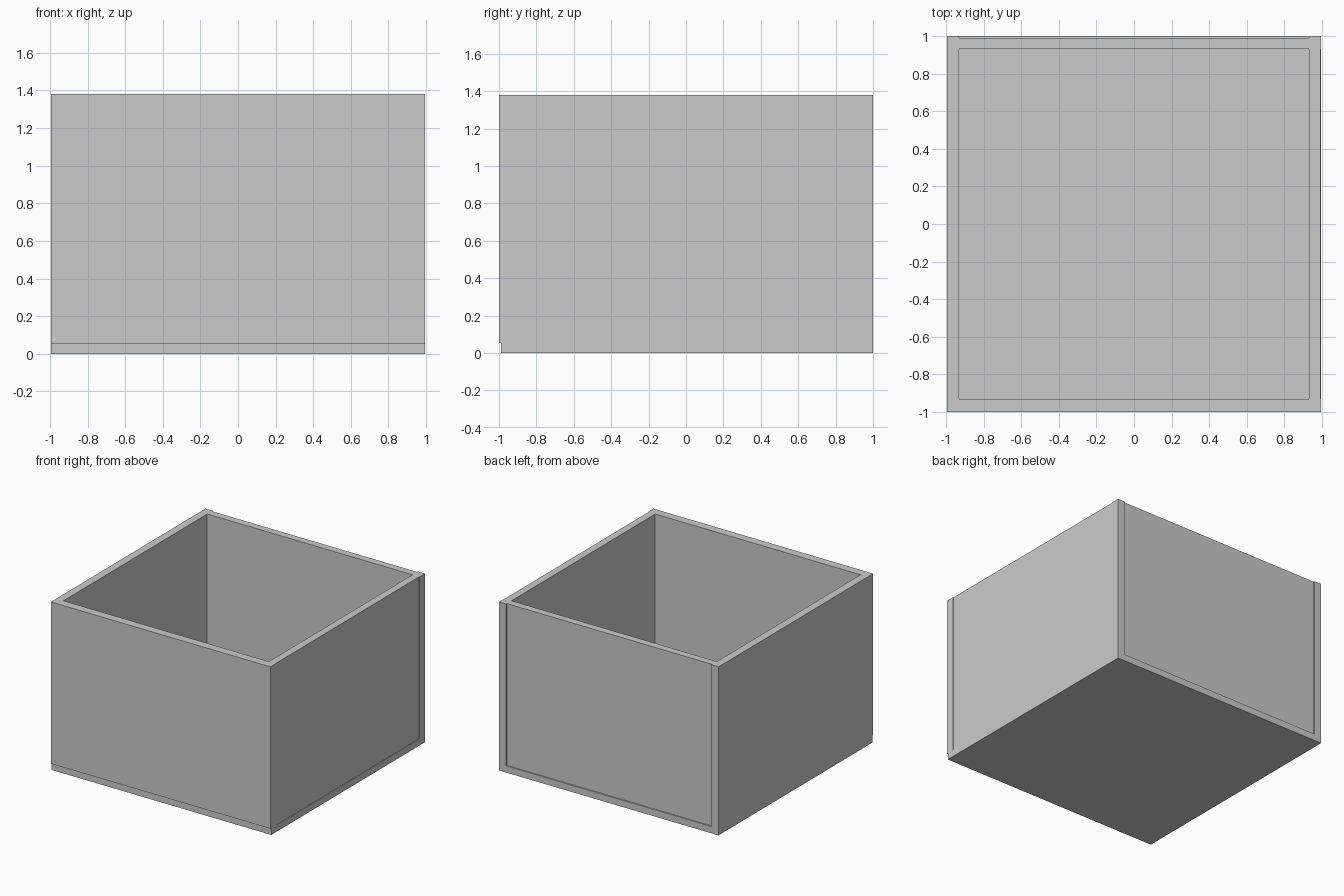
import bpy

if "Cube" in bpy.data.objects:
    bpy.data.objects.remove(bpy.data.objects["Cube"])


def box(name, x, y, z):
    """Axis-aligned box from (min, max) ranges."""
    center = [(r[0] + r[1]) / 2 for r in (x, y, z)]
    bpy.ops.mesh.primitive_cube_add(size=1, location=center)
    obj = bpy.context.object
    obj.name = name
    obj.scale = [r[1] - r[0] for r in (x, y, z)]
    bpy.ops.object.transform_apply(location=False, rotation=False, scale=True)
    return obj


OUT = 0.995            # half width
IN = 0.93              # half width of the opening
WALL_Z = (0.055, 1.38)

# Base slab, set back slightly under the front panel
box("base_panel", (-OUT, OUT), (-0.99, 1.0), (0.0, WALL_Z[0]))

# Front panel spans the full width
box("front_panel", (-OUT, OUT), (-1.0, -IN), WALL_Z)

# Left panel runs flush from the front panel to the back edge
box("left_panel", (-OUT, -IN), (-IN, 1.0), WALL_Z)

# Right panel is slightly recessed between the front panel and back corner
box("right_panel", (IN, 0.991), (-IN, IN), WALL_Z)
box("back_right_corner", (IN, OUT), (IN, 1.0), WALL_Z)

# Back panel is inset between the side panels
box("back_panel", (-IN, IN), (IN, 0.99), WALL_Z)
